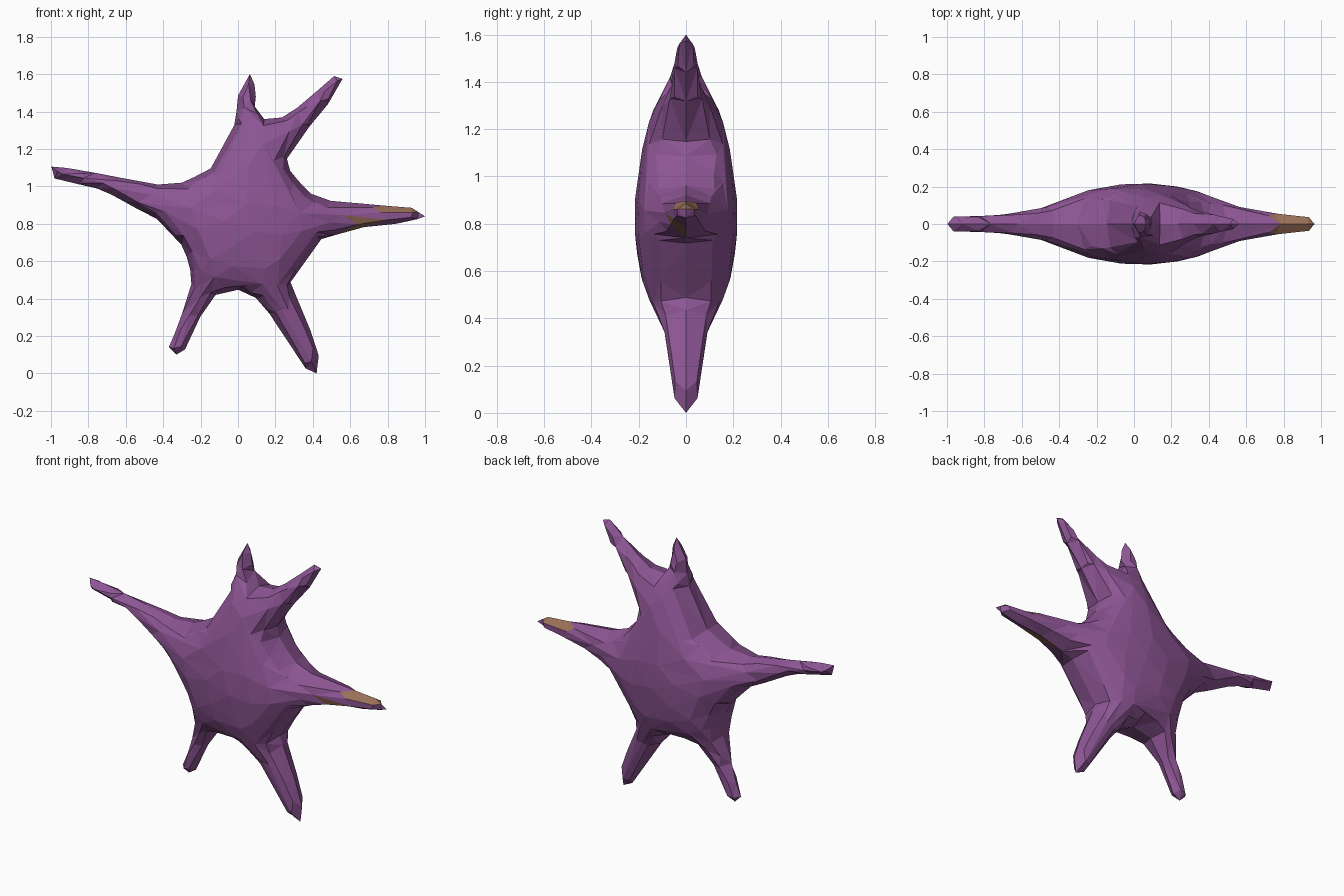
import bpy, bmesh, math
from mathutils import Vector
from mathutils.geometry import delaunay_2d_cdt

if "Cube" in bpy.data.objects:
    bpy.data.objects.remove(bpy.data.objects["Cube"])

# Front outline (x, z) of the six-armed body, clockwise from the left tip
OUT = [(-1, 1.05), (-1, 1.1), (-.97, 1.11), (-.68, 1.06), (-.43, 1.01), (-.3, 1.02),
       (-.14, 1.1), (-.02, 1.33), (.005, 1.5), (.04, 1.58), (.075, 1.6), (.095, 1.5),
       (.09, 1.43), (.14, 1.36), (.24, 1.37), (.33, 1.43), (.52, 1.59), (.56, 1.575),
       (.5, 1.47), (.35, 1.28), (.26, 1.15), (.29, 1.06), (.4, .95), (.5, .92),
       (.93, .885), (1, .84), (.92, .81), (.7, .785), (.45, .72), (.28, .48),
       (.36, .31), (.43, .1), (.42, 0), (.38, .01), (.34, .06), (.22, .25), (.1, .4),
       (.01, .45), (-.12, .42), (-.2, .31), (-.28, .13), (-.33, .1), (-.37, .14),
       (-.31, .28), (-.25, .47), (-.26, .58), (-.29, .67), (-.43, .82), (-.72, .98)]
EDGES = list(zip(OUT, OUT[1:] + OUT[:1]))


def inside(x, z):
    hit = False
    for (ax, az), (bx, bz) in EDGES:
        if (az > z) != (bz > z) and x < ax + (z - az) * (bx - ax) / (bz - az):
            hit = not hit
    return hit


def edge_distance(x, z):
    p, best = Vector((x, z)), 9
    for a, b in EDGES:
        a, d = Vector(a), Vector(b) - Vector(a)
        t = max(0, min(1, (p - a).dot(d) / d.dot(d)))
        best = min(best, (p - a - d * t).length)
    return best


# Inflation field: arms come out round, the middle swells
G, W = .0125, 166
field = [0.0] * (W * 134)
cells = [j * W + i for j in range(2, 131) for i in range(2, W - 2)
         if inside((i - 82) * G, (j - 2) * G)]
for _ in range(160):
    for c in cells:
        avg = (field[c - 1] + field[c + 1] + field[c - W] + field[c + W]) / 4 + G * G / 2
        field[c] += 1.88 * (avg - field[c])
limit = 1 / .215 ** 2 - 1 / max(field)


def depth(x, z):
    fx, fz = x / G + 82, z / G + 2
    i, j = int(fx), int(fz)
    a, b, c = fx - i, fz - j, j * W + i
    u = ((field[c] * (1 - a) + field[c + 1] * a) * (1 - b)
         + (field[c + W] * (1 - a) + field[c + W + 1] * a) * b)
    return math.sqrt(max(u, 1e-5) / (1 + u * limit))


# Triangulate the outline with a staggered grid of inner points
rim = []
for a, b in EDGES:
    a, b = Vector(a), Vector(b)
    n = math.ceil((b - a).length / .05)
    rim += [a.lerp(b, k / n) for k in range(n)]
pts, S = list(rim), .03
for r in range(1, 62):
    for q in range(-34, 35):
        x, z = (q + .5 * (r % 2)) * S, r * S * .87
        if inside(x, z) and edge_distance(x, z) > .01:
            pts.append(Vector((x, z)))
n = len(rim)
res = delaunay_2d_cdt(pts, [(i, (i + 1) % n) for i in range(n)], [], 1, 1e-5)
verts, faces, orig = res[0], res[2], res[3]

# Front and back shells sharing the rim
bm = bmesh.new()
front, back = [], []
for v, o in zip(verts, orig):
    if o and min(o) < n:
        f = b = bm.verts.new((v.x, 0, v.y))
    else:
        h = depth(v.x, v.y)
        f, b = bm.verts.new((v.x, -h, v.y)), bm.verts.new((v.x, h, v.y))
    front.append(f)
    back.append(b)
for tri in faces:
    for shell in (front, back):
        vs = [shell[i] for i in tri]
        if not bm.faces.get(vs):
            bm.faces.new(vs)
bmesh.ops.recalc_face_normals(bm, faces=bm.faces)
count = len(bm.faces)
mesh = bpy.data.meshes.new("star_body")
bm.to_mesh(mesh)
bm.free()
body = bpy.data.objects.new("star_body", mesh)
bpy.context.collection.objects.link(body)

# Reduce to large flat facets
dec = body.modifiers.new("facets", 'DECIMATE')
dec.ratio = 560 / count
bpy.context.view_layer.objects.active = body
body.select_set(True)
bpy.ops.object.modifier_apply(modifier=dec.name)
bpy.ops.object.shade_flat()

# Colours: purple, with tan patches on the right arm
for name, col in (("purple", (.27, .093, .30, 1)), ("tan", (.32, .16, .095, 1))):
    m = bpy.data.materials.new(name)
    m.diffuse_color = col
    m.use_nodes = True
    m.node_tree.nodes["Principled BSDF"].inputs["Base Color"].default_value = m.diffuse_color
    body.data.materials.append(m)
for p in body.data.polygons:
    c, nr = p.center, p.normal
    top = .72 < c.x < .95 and nr.z > .6
    under = .57 < c.x < .74 and nr.z < -.3 and nr.y < -.2 and c.z < .83
    p.material_index = int(top or under)
